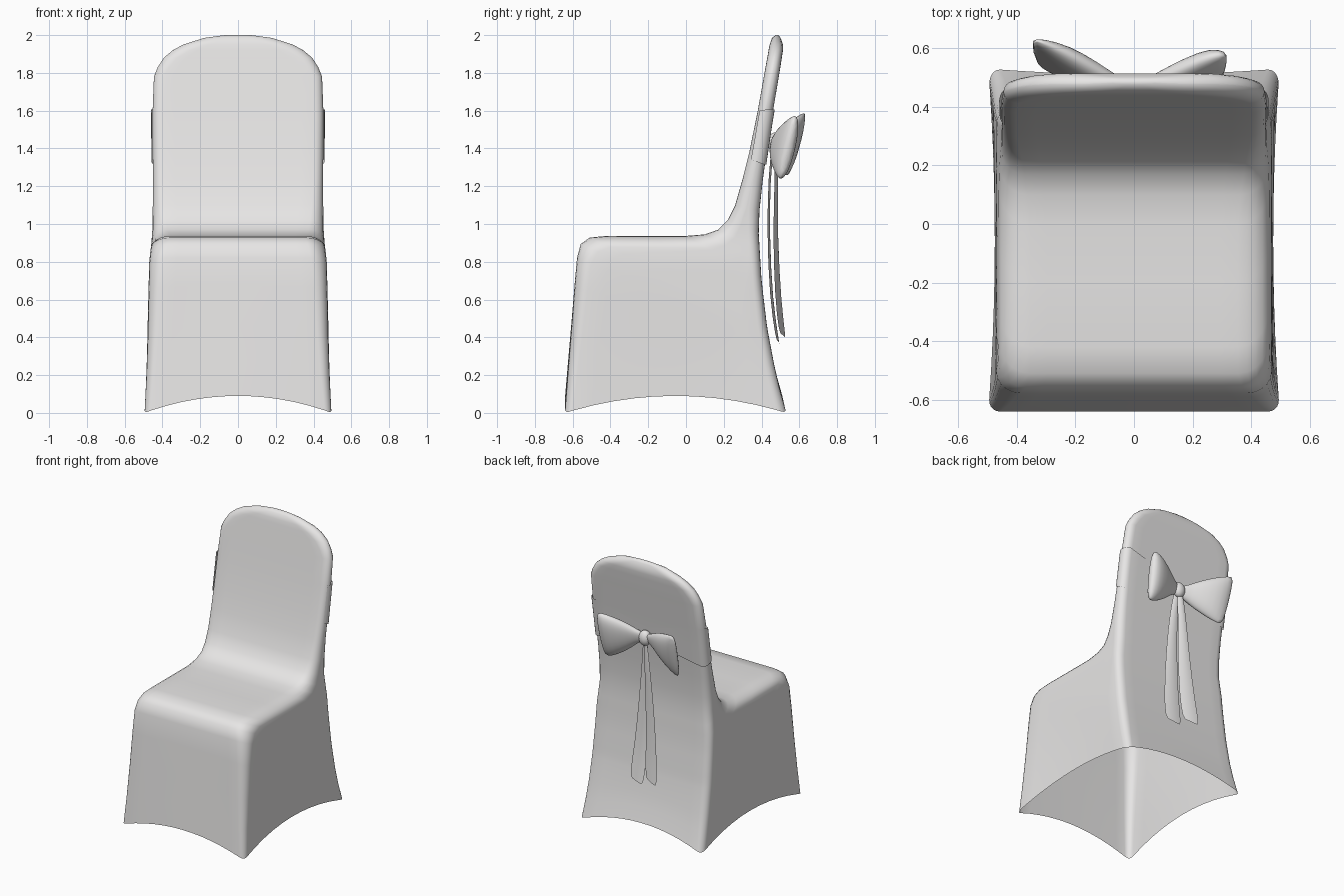
import bpy, bmesh, math
from mathutils import Vector

if "Cube" in bpy.data.objects:
    bpy.data.objects.remove(bpy.data.objects["Cube"])

cloth = bpy.data.materials.new("white cloth")
cloth.diffuse_color = (0.8, 0.79, 0.785, 1)
cloth.use_nodes = True
cloth.node_tree.nodes["Principled BSDF"].inputs["Base Color"].default_value = cloth.diffuse_color


def interp(table, t):
    for (a, va), (b, vb) in zip(table, table[1:]):
        if t <= b:
            return va + (vb - va) * max(0, t - a) / (b - a)
    return table[-1][1]


def loft(name, rings, closed=True, caps=(False, False), subsurf=0):
    bm = bmesh.new()
    rows = [[bm.verts.new(p) for p in r] for r in rings]
    n = len(rows[0])
    for a, b in zip(rows, rows[1:]):
        for i in range(n if closed else n - 1):
            j = (i + 1) % n
            bm.faces.new((a[i], a[j], b[j], b[i]))
    if caps[0]:
        bm.faces.new(rows[0])
    if caps[1]:
        bm.faces.new(rows[-1])
    bmesh.ops.recalc_face_normals(bm, faces=bm.faces)
    me = bpy.data.meshes.new(name)
    bm.to_mesh(me)
    bm.free()
    me.materials.append(cloth)
    for p in me.polygons:
        p.use_smooth = True
    ob = bpy.data.objects.new(name, me)
    bpy.context.collection.objects.link(ob)
    if subsurf:
        m = ob.modifiers.new("smooth", 'SUBSURF')
        m.levels = m.render_levels = subsurf
    return ob


# Half width and rear outline by height
WIDTH = [(0, .497), (.2, .487), (.4, .48), (.8, .47), (.95, .453), (1.2, .45), (1.6, .452),
         (1.78, .445), (1.83, .425), (1.88, .393), (1.92, .345), (1.95, .29), (1.985, .18), (2.0, .07)]
REAR = [(0, .53), (.13, .495), (.25, .468), (.45, .43), (.7, .40), (.95, .385), (1.1, .39),
        (1.3, .415), (1.55, .452), (1.8, .495), (1.93, .515), (1.97, .512), (2.0, .49)]


def ring(yf, zf, zb, rx, rv, h=0, grow=0.0):
    """Rounded-rectangle ring in a plane tilted from the front line to the rear line."""
    f, b = Vector((0, yf - grow, zf)), Vector((0, interp(REAR, zb) + grow, zb))
    L = (b - f).length
    r1 = min(rv, L * .48)
    r2 = min(.055, L * .48)
    rx2 = rx if zf > 1.8 else min(rx, .055)
    uv = [(i / 6, 0, 0, 0) for i in range(6)]
    uv += [(1, rx, r1 - r1 * math.cos(a), 1 - math.sin(a)) for a in [math.pi / 2 * k / 5 for k in range(6)]]
    uv += [(1, 0, r1 + (L - r1 - r2) * k / 10, 0) for k in range(1, 10)]
    uv += [(1, rx2, L - r2 + r2 * math.sin(a), 1 - math.cos(a)) for a in [math.pi / 2 * k / 5 for k in range(6)]]
    uv += [(i / 6, 0, L, 0) for i in range(5, -1, -1)]
    half = []
    for t, r, v, inset in uv:
        p = f.lerp(b, v / L)
        W = interp(WIDTH, p.z) + grow
        if t < 1:
            x = t * (W - (rx if v == 0 else rx2))
        else:
            x = W - r * inset
        s = 2 * v / L - 1
        k = h / .09
        m = min(x / W, abs(s))
        x -= .022 * k * (1 - s * s)
        y = p.y - (.02 * k * (1 - (x / W) ** 2) if s > .9 else 0)
        half.append(Vector((x, y, p.z + h * (1 - m * m))))
    return half + [Vector((-p.x, p.y, p.z)) for p in half[-2:0:-1]]


# Chair cover: hem, seat and back as one stretched sheet
cover = [(-.64, 0, 0, .04, .04, .09), (-.625, .2, .13, .05, .05, .065), (-.608, .42, .25, .06, .06, .04),
         (-.59, .66, .36, .07, .07, .015), (-.577, .82, .43, .08, .08), (-.558, .893, .47, .09, .10),
         (-.51, .928, .51, .10, .12), (-.42, .937, .55, .10, .14), (-.2, .937, .64, .10, .14),
         (0, .937, .72, .10, .13), (.1, .945, .80, .09, .11), (.17, .97, .87, .08, .09),
         (.22, 1.02, .95, .07, .07), (.26, 1.1, 1.07, .06, .06), (.3, 1.24, 1.22, .05, .05),
         (.335, 1.38, 1.38, .05, .05), (.38, 1.6, 1.6, .05, .05), (.412, 1.78, 1.78, .05, .05),
         (.421, 1.83, 1.83, .06, .05), (.43, 1.88, 1.88, .07, .05), (.437, 1.92, 1.92, .09, .05),
         (.443, 1.95, 1.95, .11, .05), (.455, 1.985, 1.985, .10, .05), (.475, 2.0, 2.0, .05, .05)]
loft("chair_cover", [ring(*r) for r in cover], caps=(False, True))

# Sash: wraps the sides and rear, narrowing to the knot
rows = []
for k in range(5):
    t = k / 4
    r = ring(.333 + .045 * t, 1.35 + .25 * t, 1.31 + .30 * t, .05, .05, 0, .008)
    pts = r[9:-8]
    for p in pts:
        if p.y > interp(REAR, p.z) - .02:
            z = 1.44 + (p.z - 1.44) * (.35 + .65 * min(1, abs(p.x) / .44))
            p.y += interp(REAR, z) - interp(REAR, p.z)
            p.z = z
    rows.append(pts)
loft("sash", rows, closed=False)


# Bow: two puffed loops, a knot and two hanging tails
def lobe(name, side, sections, lean):
    rings = []
    for x, y, z, hh, ht in sections:
        row = []
        for i in range(16):
            a = math.tau * i / 16
            c, s = math.cos(a), math.sin(a)
            dz = hh * math.copysign(abs(s) ** .8, s)
            row.append((side * x + side * .06 * dz * x / .3, y + ht * c + lean * dz, z + dz))
        rings.append(row)
    loft(name, rings, caps=(True, True), subsurf=1)


lobe("bow_loop_left", -1, [(.01, .465, 1.43, .035, .02), (.06, .475, 1.43, .05, .028), (.12, .50, 1.43, .09, .045),
                           (.22, .545, 1.425, .14, .052), (.30, .575, 1.42, .168, .035),
                           (.345, .588, 1.425, .178, .008)], .27)
lobe("bow_loop_right", 1, [(.01, .465, 1.43, .035, .02), (.06, .475, 1.43, .05, .028), (.12, .49, 1.42, .10, .045),
                           (.22, .525, 1.41, .155, .055), (.285, .54, 1.405, .175, .045),
                           (.315, .54, 1.405, .16, .018)], .22)

bpy.ops.mesh.primitive_uv_sphere_add(segments=20, ring_count=12, location=(0, .472, 1.43))
knot = bpy.context.object
knot.name = "bow_knot"
knot.scale = (.045, .038, .055)
knot.data.materials.append(cloth)
bpy.ops.object.shade_smooth()


def tail(name, path, twist):
    rows = []
    for x, y, z, w in path:
        rows.append([(x + w * u, y + twist * w * u + .006 * (1 - u * u), z + .015 * u) for u in (-1, -.5, 0, .5, 1)])
    loft(name, rows, closed=False, subsurf=1)


tail("bow_tail_right", [(.005, .46, 1.42, .02), (.02, .44, 1.25, .028), (.035, .435, .95, .042),
                        (.05, .45, .6, .055), (.06, .485, .375, .065)], -.15)
tail("bow_tail_left", [(-.005, .475, 1.42, .02), (-.02, .48, 1.25, .028), (-.04, .472, .95, .042),
                       (-.06, .487, .6, .055), (-.075, .51, .41, .06)], -.3)
